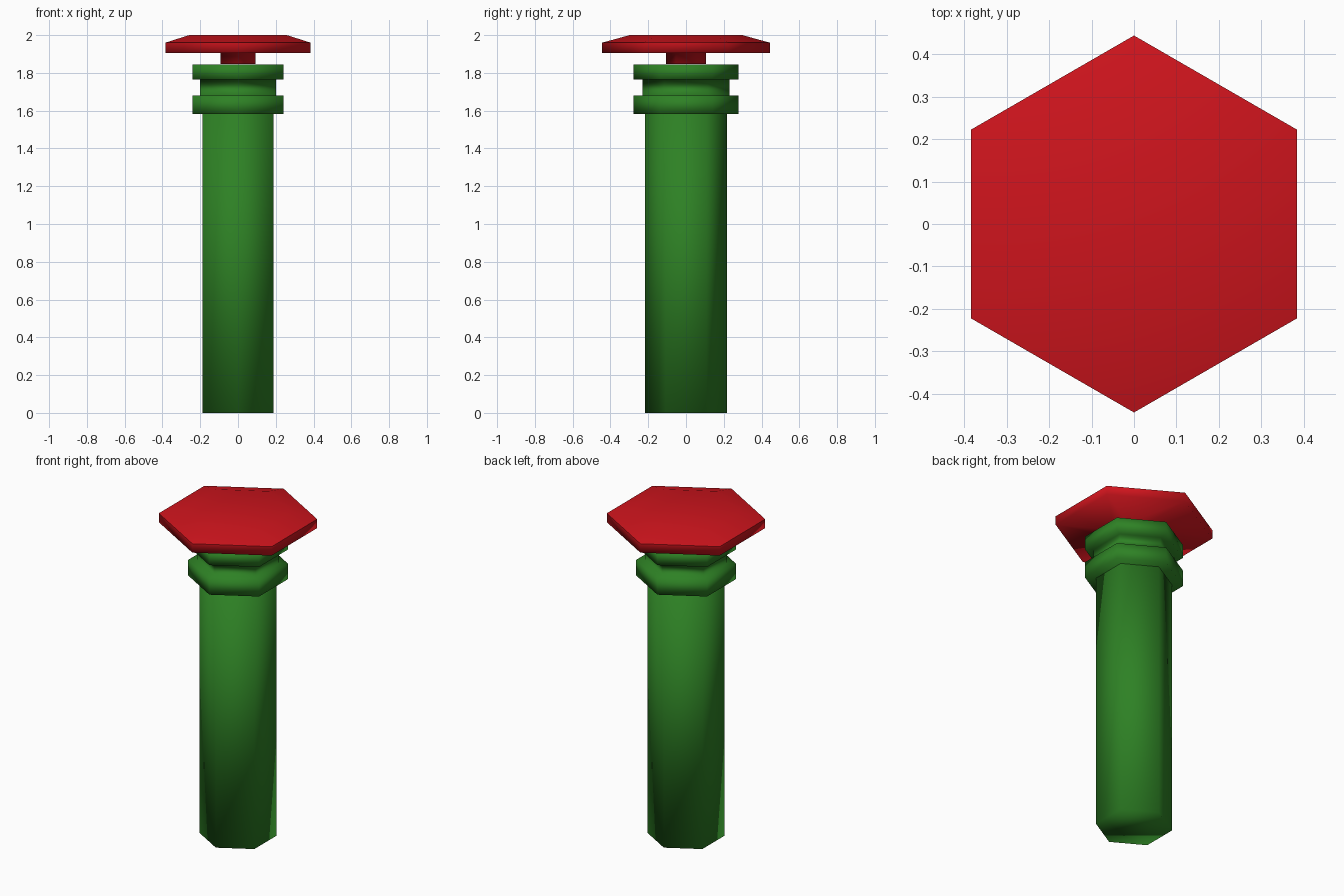
import bpy, bmesh, math

if "Cube" in bpy.data.objects:
    bpy.data.objects.remove(bpy.data.objects["Cube"])

SIDES = 6


def material(name, color):
    m = bpy.data.materials.new(name)
    m.diffuse_color = color
    m.use_nodes = True
    m.node_tree.nodes["Principled BSDF"].inputs["Base Color"].default_value = m.diffuse_color
    return m


def hex_lathe(name, profile, mat, sharp_rings=()):
    """Stack hexagonal rings (radius, z) with corners on the y axis, closed at both ends."""
    bm = bmesh.new()
    rings = []
    for r, z in profile:
        angles = [math.pi / 2 + i * math.tau / SIDES for i in range(SIDES)]
        rings.append([bm.verts.new((r * math.cos(a), r * math.sin(a), z)) for a in angles])
    for low, high in zip(rings, rings[1:]):
        for i in range(SIDES):
            j = (i + 1) % SIDES
            bm.faces.new((low[i], low[j], high[j], high[i]))
    bm.faces.new(rings[0][::-1])
    bm.faces.new(rings[-1])
    for f in bm.faces:
        f.smooth = True
    # Keep chosen rings crisp
    for k in sharp_rings:
        for i in range(SIDES):
            bm.edges.get((rings[k][i], rings[k][(i + 1) % SIDES])).smooth = False
    mesh = bpy.data.meshes.new(name)
    bm.to_mesh(mesh)
    bm.free()
    mesh.materials.append(mat)
    obj = bpy.data.objects.new(name, mesh)
    bpy.context.collection.objects.link(obj)
    return obj


green = material("green", (0.027, 0.22, 0.018, 1))
red = material("red", (0.62, 0.007, 0.012, 1))

# Long post
hex_lathe("post", [(0.216, 0.0), (0.216, 1.59)], green)

# Two collars with a recessed neck between them
hex_lathe("collar", [
    (0.279, 1.583), (0.279, 1.68),
    (0.231, 1.68), (0.231, 1.765),
    (0.279, 1.765), (0.279, 1.845),
], green)

# Push button: narrow stem under a wide bevelled cap
hex_lathe("button", [
    (0.107, 1.846), (0.107, 1.905),
    (0.444, 1.905), (0.444, 1.96),
    (0.298, 2.0),
], red, sharp_rings=[3])
